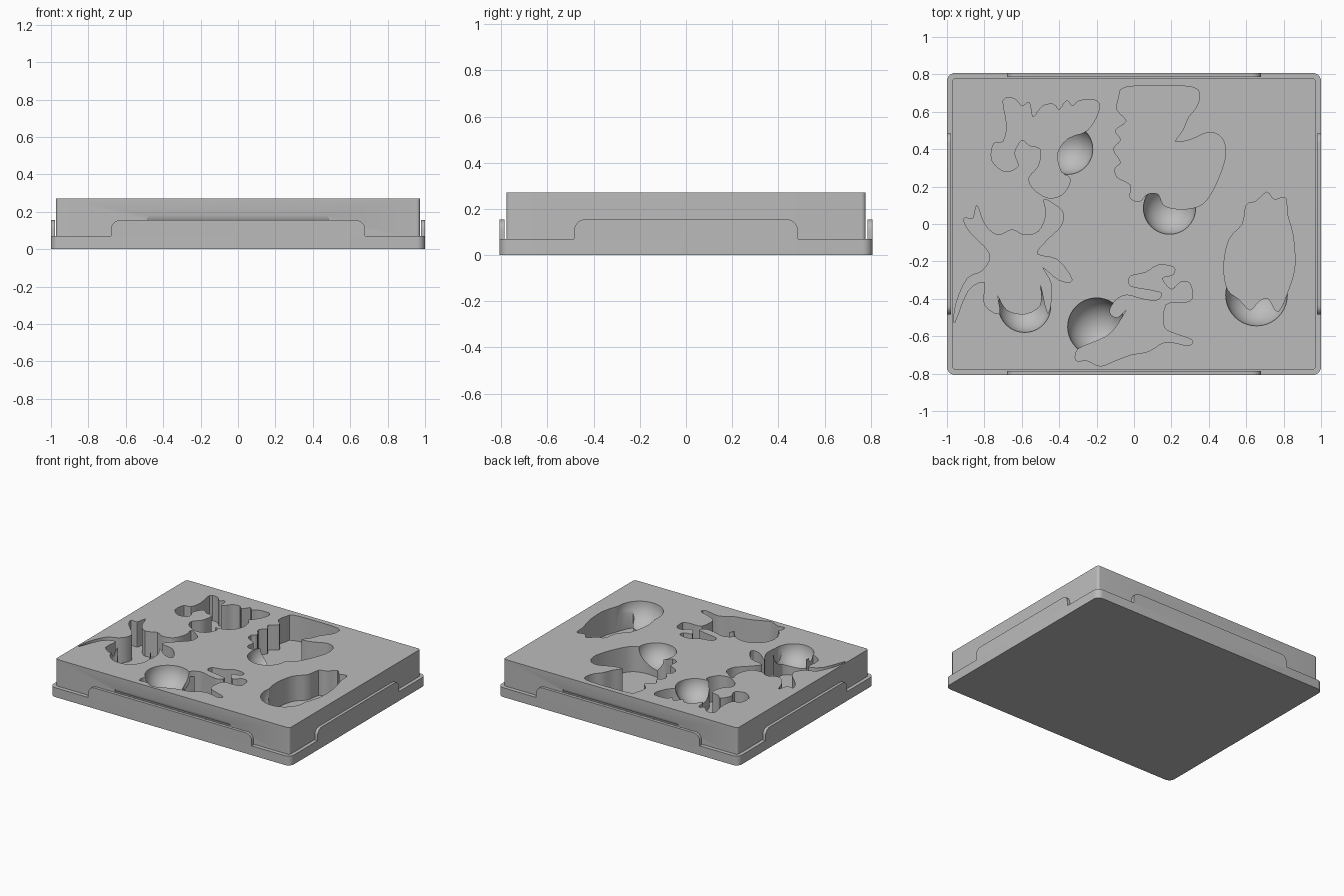
import bpy, bmesh, math
from mathutils import Vector, Matrix

if "Cube" in bpy.data.objects:
    bpy.data.objects.remove(bpy.data.objects["Cube"], do_unlink=True)

GREY = (0.5, 0.5, 0.5, 1)
grey = bpy.data.materials.new("plain grey")
grey.use_nodes = True
grey.diffuse_color = GREY
grey.node_tree.nodes["Principled BSDF"].inputs["Base Color"].default_value = GREY

TOP, LEDGE, FLOOR = 0.27, 0.07, 0.08


def finish(name, bm):
    bmesh.ops.recalc_face_normals(bm, faces=bm.faces)
    mesh = bpy.data.meshes.new(name)
    bm.to_mesh(mesh)
    bm.free()
    mesh.materials.append(grey)
    obj = bpy.data.objects.new(name, mesh)
    bpy.context.collection.objects.link(obj)
    return obj


def prism(name, outline, low, high, matrix=Matrix()):
    """Extrude a flat outline from low to high, then place it."""
    bm = bmesh.new()
    face = bm.faces.new([bm.verts.new((x, y, low)) for x, y in outline])
    moved = bmesh.ops.extrude_face_region(bm, geom=[face])["geom"]
    verts = [v for v in moved if isinstance(v, bmesh.types.BMVert)]
    bmesh.ops.translate(bm, verts=verts, vec=(0, 0, high - low))
    bm.transform(matrix)
    return finish(name, bm)


def arc(cx, cy, r, start, steps=6):
    angles = [start + math.pi / 2 * i / steps for i in range(steps + 1)]
    return [(cx + r * math.cos(a), cy + r * math.sin(a)) for a in angles]


def rounded_box(name, hx, hy, r, low, high):
    outline = []
    for i, (sx, sy) in enumerate([(1, 1), (-1, 1), (-1, -1), (1, -1)]):
        outline += arc(sx * (hx - r), sy * (hy - r), r, i * math.pi / 2)
    return prism(name, outline, low, high)


def smooth_outline(points, steps=3):
    """Closed flowing curve through points given in hundredths."""
    pts = [Vector(p) / 100 for p in points]
    out = []
    for i, b in enumerate(pts):
        a, c, d = pts[i - 1], pts[(i + 1) % len(pts)], pts[(i + 2) % len(pts)]
        for k in range(steps):
            t = k / steps
            p = b + (c - a) * t / 2 + (a - b * 2.5 + c * 2 - d / 2) * t * t
            p += (b * 1.5 - a / 2 - c * 1.5 + d / 2) * t ** 3
            out.append((p.x, p.y))
    return out


def cut(target, cutter):
    cutter.hide_render = True
    mod = target.modifiers.new("cut", "BOOLEAN")
    mod.object = cutter
    mod.operation = "DIFFERENCE"
    mod.solver = "EXACT"
    mod.use_self = True
    bpy.context.view_layer.objects.active = target
    bpy.ops.object.modifier_apply(modifier=mod.name)
    bpy.data.objects.remove(cutter, do_unlink=True)


# Base tray and the block standing on it
base = rounded_box("base_tray", 1, 0.808, 0.045, 0, LEDGE)
block = rounded_box("mould_block", 0.973, 0.778, 0.018, LEDGE - 0.02, TOP)

# Raised rims, one in the middle of each side
rims = []
for name, half, inner, outer, turn in [
        ("front_rim", 0.68, 0.786, 0.808, 0), ("left_rim", 0.485, 0.978, 1, 1),
        ("back_rim", 0.68, 0.786, 0.808, 2), ("right_rim", 0.485, 0.978, 1, 3)]:
    r, rim_top = 0.05, 0.155
    outline = [(-half, LEDGE - 0.02), (half, LEDGE - 0.02)]
    outline += arc(half - r, rim_top - r, r, 0)
    outline += arc(r - half, rim_top - r, r, math.pi / 2)
    place = Matrix.Rotation(turn * math.pi / 2, 4, "Z") @ Matrix.Rotation(math.pi / 2, 4, "X")
    rims.append(prism(name, outline, inner, outer, place))

# Catch grooves with a sloping roof, front and back
for side in (-1, 1):
    wedge = [(side * 0.79, 0.155), (side * 0.765, 0.155), (side * 0.778, 0.18), (side * 0.79, 0.18)]
    axes = Matrix(((0, 0, 1, 0), (1, 0, 0, 0), (0, 1, 0, 0), (0, 0, 0, 1)))
    cut(block, prism("groove_cutter", wedge, -0.48, 0.48, axes))

# Pocket outlines in hundredths
crested_pocket = [
    (-70, 66), (-64, 67), (-60, 63), (-56, 65), (-54, 57), (-49, 63), (-43, 64),
    (-40, 61), (-36, 66), (-33, 63), (-29, 66), (-20, 66), (-19, 60), (-25, 50),
    (-35, 46), (-41, 38), (-39, 28), (-34, 24), (-38, 16), (-46, 14), (-54, 19),
    (-56, 25), (-51, 31), (-50, 40), (-56, 42), (-60, 45), (-64, 38), (-62, 31),
    (-69, 28), (-76, 34), (-75, 43), (-70, 44), (-68, 53)]
scalloped_pocket = [
    (-5, 73), (14, 74), (32, 73), (35, 68), (33, 62), (29, 57), (26, 50), (22, 44),
    (30, 45), (40, 49), (47, 46), (49, 37), (45, 24), (39, 13), (33, 9), (24, 8),
    (16, 10), (13, 16), (7, 16), (3, 12), (-2, 14), (-2, 21), (-9, 25), (-10, 30),
    (-7, 33), (-11, 40), (-7, 45), (-10, 50), (-4, 55), (-9, 61), (-8, 68)]
winged_pocket = [
    (-77, -16), (-88, -4), (-91, 3), (-86, 3), (-84, 10), (-80, 0), (-73, -6),
    (-65, -3), (-59, -6), (-51, -4), (-47, 5), (-48, 13), (-42, 10), (-38, 6),
    (-39, -1), (-46, -8), (-52, -16), (-41, -19), (-33, -30), (-40, -30), (-49, -23),
    (-44, -33), (-46, -48), (-50, -32), (-50, -43), (-58, -48), (-68, -46),
    (-73, -38), (-72, -48), (-80, -43), (-80, -31), (-89, -36), (-96, -53),
    (-95, -42), (-89, -29), (-81, -25)]
branched_pocket = [
    (-30, -67), (-21, -63), (-12, -58), (-4, -46), (-9, -50), (-13, -47), (-10, -41),
    (-4, -38), (4, -40), (12, -41), (15, -37), (8, -35), (-2, -33), (-2, -28), (6, -26),
    (13, -22), (21, -23), (21, -27), (15, -29), (20, -35), (25, -31), (30, -32),
    (31, -40), (26, -42), (17, -43), (16, -55), (23, -59), (31, -62), (29, -65),
    (17, -63), (8, -68), (-2, -70), (-10, -73), (-18, -76), (-25, -73), (-31, -73)]
leaf_pocket = [
    (71, 17), (75, 13), (81, 14), (82, 5), (85, -6), (86, -22), (83, -34), (77, -47),
    (72, -40), (67, -41), (62, -46), (56, -40), (50, -35), (48, -22), (51, -8),
    (58, 0), (60, 10), (65, 12)]

# Each pocket has a round finger scoop beside it: x, y, radius
for outline, (x, y, r) in [
        (crested_pocket, (-0.355, 0.4, 0.135)), (scalloped_pocket, (0.19, 0.085, 0.14)),
        (winged_pocket, (-0.585, -0.44, 0.14)), (branched_pocket, (-0.2, -0.55, 0.155)),
        (leaf_pocket, (0.655, -0.38, 0.165))]:
    bm = bmesh.new()
    bmesh.ops.create_uvsphere(bm, u_segments=40, v_segments=24, radius=r,
                              matrix=Matrix.Translation((x, y, TOP + 0.003)))
    cut(block, finish("scoop_cutter", bm))
    cut(block, prism("pocket_cutter", smooth_outline(outline), FLOOR, TOP + 0.05))

# Smooth rounded surfaces, crisp edges
for obj in [base, block] + rims:
    bpy.ops.object.select_all(action="DESELECT")
    obj.select_set(True)
    bpy.context.view_layer.objects.active = obj
    bpy.ops.object.shade_smooth_by_angle(angle=math.radians(30))
